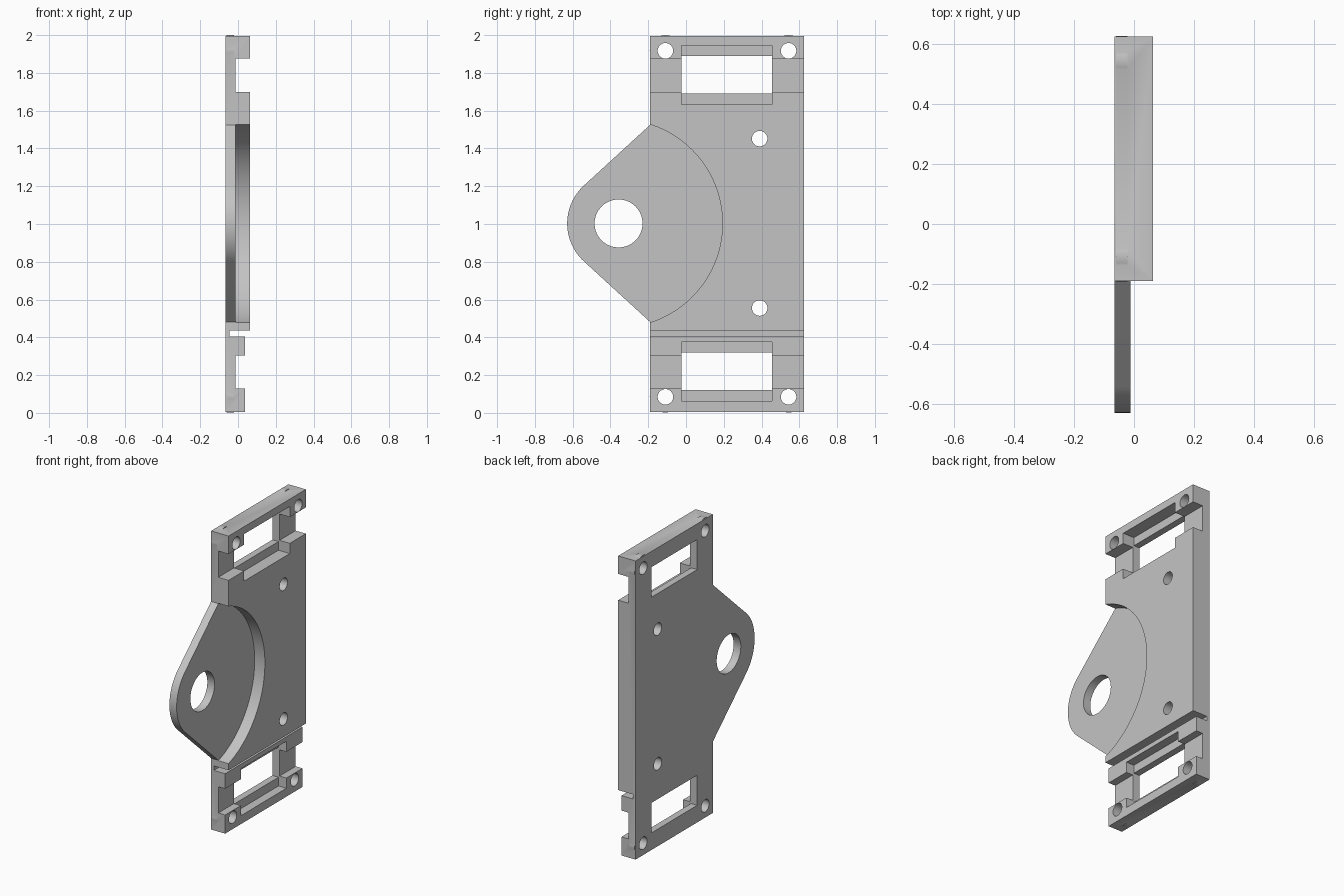
import bpy, bmesh, math
from mathutils import Matrix, Vector

if "Cube" in bpy.data.objects:
    bpy.data.objects.remove(bpy.data.objects["Cube"])

BACK, FLOOR, FACE, LOW_FACE = -0.065, -0.012, 0.063, 0.038
Y0, Y1, Z0, Z1 = -0.19, 0.624, 0.006, 1.995
LUG_Y, LUG_Z, LUG_R = -0.357, 1.003, 0.272

grey = bpy.data.materials.new("light grey")
grey.use_nodes = True
colour = (0.55, 0.55, 0.55, 1)
grey.diffuse_color = colour
grey.node_tree.nodes["Principled BSDF"].inputs["Base Color"].default_value = colour


def make(name, bm):
    bmesh.ops.recalc_face_normals(bm, faces=bm.faces)
    mesh = bpy.data.meshes.new(name)
    bm.to_mesh(mesh)
    bm.free()
    mesh.materials.append(grey)
    ob = bpy.data.objects.new(name, mesh)
    bpy.context.collection.objects.link(ob)
    return ob


def prism(name, points, x0, x1):
    """Extrude a (y, z) outline along x."""
    bm = bmesh.new()
    face = bm.faces.new([bm.verts.new((x0, y, z)) for y, z in points])
    out = bmesh.ops.extrude_face_region(bm, geom=[face])
    moved = [v for v in out["geom"] if isinstance(v, bmesh.types.BMVert)]
    bmesh.ops.translate(bm, verts=moved, vec=(x1 - x0, 0, 0))
    return make(name, bm)


def block(name, x0, x1, y0, y1, z0, z1):
    return prism(name, [(y0, z0), (y1, z0), (y1, z1), (y0, z1)], x0, x1)


def disc(name, y, z, r, x0, x1, n=48):
    ring = [(y + r * math.cos(i * math.tau / n), z + r * math.sin(i * math.tau / n))
            for i in range(n)]
    return prism(name, ring, x0, x1)


def combine(tool, operation="DIFFERENCE"):
    tool.hide_render = True
    mod = plate.modifiers.new(tool.name, "BOOLEAN")
    mod.operation, mod.solver, mod.object = operation, "EXACT", tool
    bpy.context.view_layer.objects.active = plate
    bpy.ops.object.modifier_apply(modifier=mod.name)
    bpy.data.objects.remove(tool)


# Plate silhouette with the rounded side lug, flanks tangent to its nose
corner = Vector((Y0 - LUG_Y, 0.522))
start = math.atan2(corner.y, corner.x) + math.acos(LUG_R / corner.length)
nose = [start + (math.tau - 2 * start) * i / 32 for i in range(33)]
outline = [(Y0, Z0), (Y1, Z0), (Y1, Z1), (Y0, Z1), (Y0, LUG_Z + corner.y)]
outline += [(LUG_Y + LUG_R * math.cos(a), LUG_Z + LUG_R * math.sin(a)) for a in nose]
outline.append((Y0, LUG_Z - corner.y))
plate = prism("mounting_plate", outline, BACK, FACE)

# Round recess around the lug
combine(disc("lug_recess", LUG_Y, LUG_Z, 0.55, FLOOR, 0.2, 128))

# Cross channels, thin groove and lowered bottom end
for x, z0, z1 in ((FLOOR, 1.70, 1.875), (FLOOR, 0.305, 0.13),
                  (-0.045, 0.405, 0.435), (LOW_FACE, -0.1, 0.42)):
    combine(block("channel", x, 0.2, -0.3, 0.8, min(z0, z1), max(z0, z1)))

# Stepped windows
for low, high in ((1.69, 1.89), (0.12, 0.32)):
    combine(block("window", -0.2, 0.2, -0.025, 0.455, low, high))
    combine(block("window_step", -0.02, 0.2, -0.025, 0.455, low - 0.058, high + 0.055))

# Corner bosses just breaking through the edges, then their screw holes
for y in (-0.109, 0.543):
    for z in (1.917, 0.085):
        combine(disc("corner_boss", y, z, 0.083, -0.06, -0.022), "UNION")
        combine(disc("corner_hole", y, z, 0.041, -0.2, 0.2))

# Inner screw holes and the large lug bore
for z in (1.452, 0.555):
    combine(disc("inner_hole", 0.39, z, 0.041, -0.2, 0.2))
combine(disc("lug_bore", LUG_Y, LUG_Z, 0.127, -0.2, 0.2, 64))

bpy.ops.object.select_all(action="DESELECT")
plate.select_set(True)
bpy.context.view_layer.objects.active = plate
bpy.ops.object.shade_smooth_by_angle(angle=math.radians(30))
